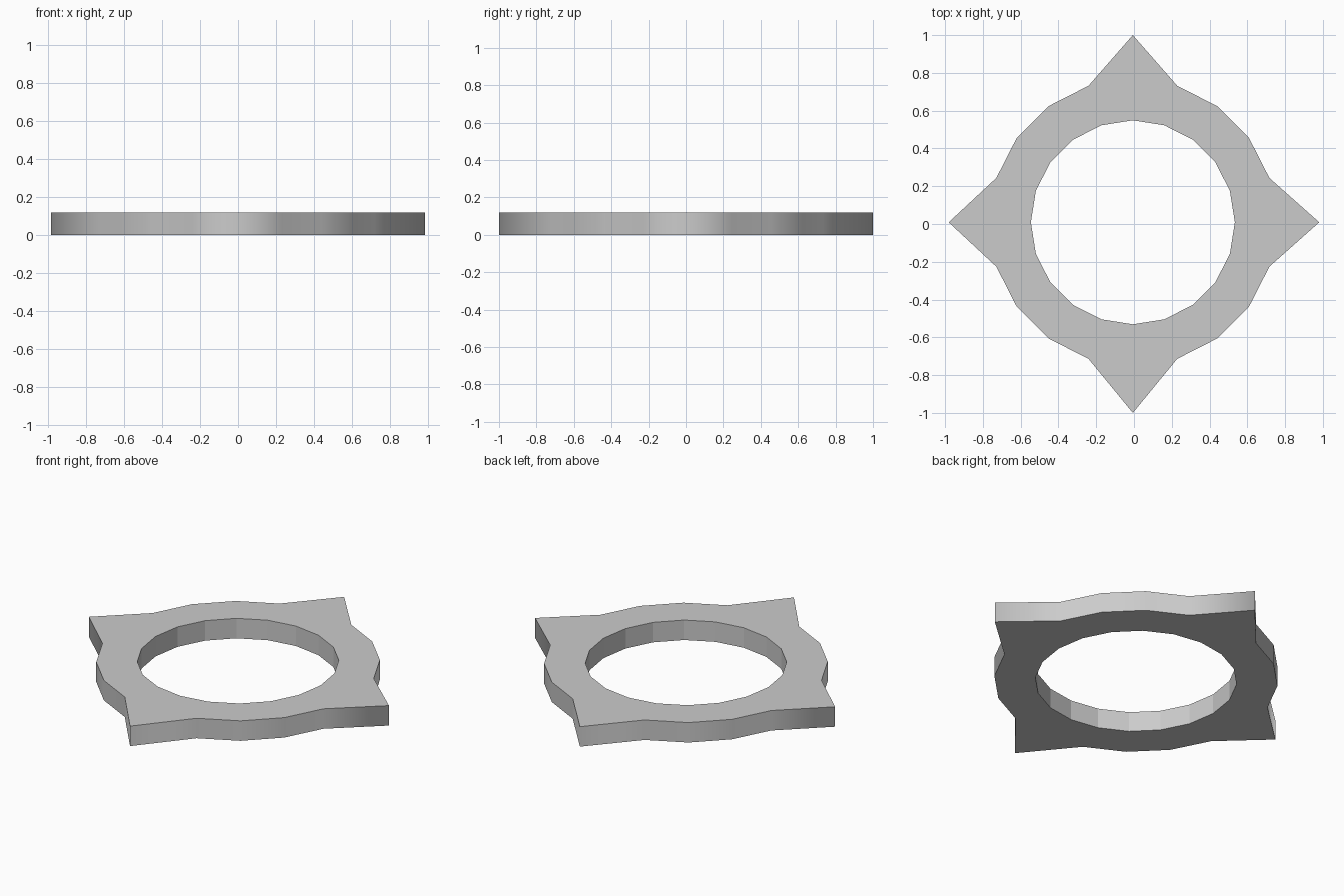
import bpy, bmesh
from math import pi, sin, cos

if "Cube" in bpy.data.objects:
    bpy.data.objects.remove(bpy.data.objects["Cube"])

N = 20
CX, CY = -0.006, 0.009            # ring centre inside the bounding box
R_IN, R_OUT, H = 0.54, 0.76, 0.118
TIPS = {0: 0.987, 5: 0.991, 10: 0.975, 15: 1.009}   # pointed corners

bm = bmesh.new()


def ring(radius_at, z):
    return [bm.verts.new((CX + radius_at(i) * cos(2 * pi * i / N),
                          CY + radius_at(i) * sin(2 * pi * i / N), z))
            for i in range(N)]


# Rings in order around the cross-section
outer = lambda i: TIPS.get(i, R_OUT)
inner = lambda i: R_IN
rings = [ring(outer, 0), ring(outer, H), ring(inner, H), ring(inner, 0)]

# Skin: outer wall, top, inner wall, underside
for k in range(4):
    a, b = rings[k], rings[(k + 1) % 4]
    for i in range(N):
        j = (i + 1) % N
        f = bm.faces.new((a[i], a[j], b[j], b[i]))
        f.smooth = (k == 0)       # rounded shading on the outer wall only

# Crisp rims
for e in bm.edges:
    if abs(e.verts[0].co.z - e.verts[1].co.z) < 1e-6:
        e.smooth = False

bmesh.ops.recalc_face_normals(bm, faces=bm.faces)
mesh = bpy.data.meshes.new("pointed_ring")
bm.to_mesh(mesh)
bm.free()
obj = bpy.data.objects.new("pointed_ring", mesh)
bpy.context.collection.objects.link(obj)
